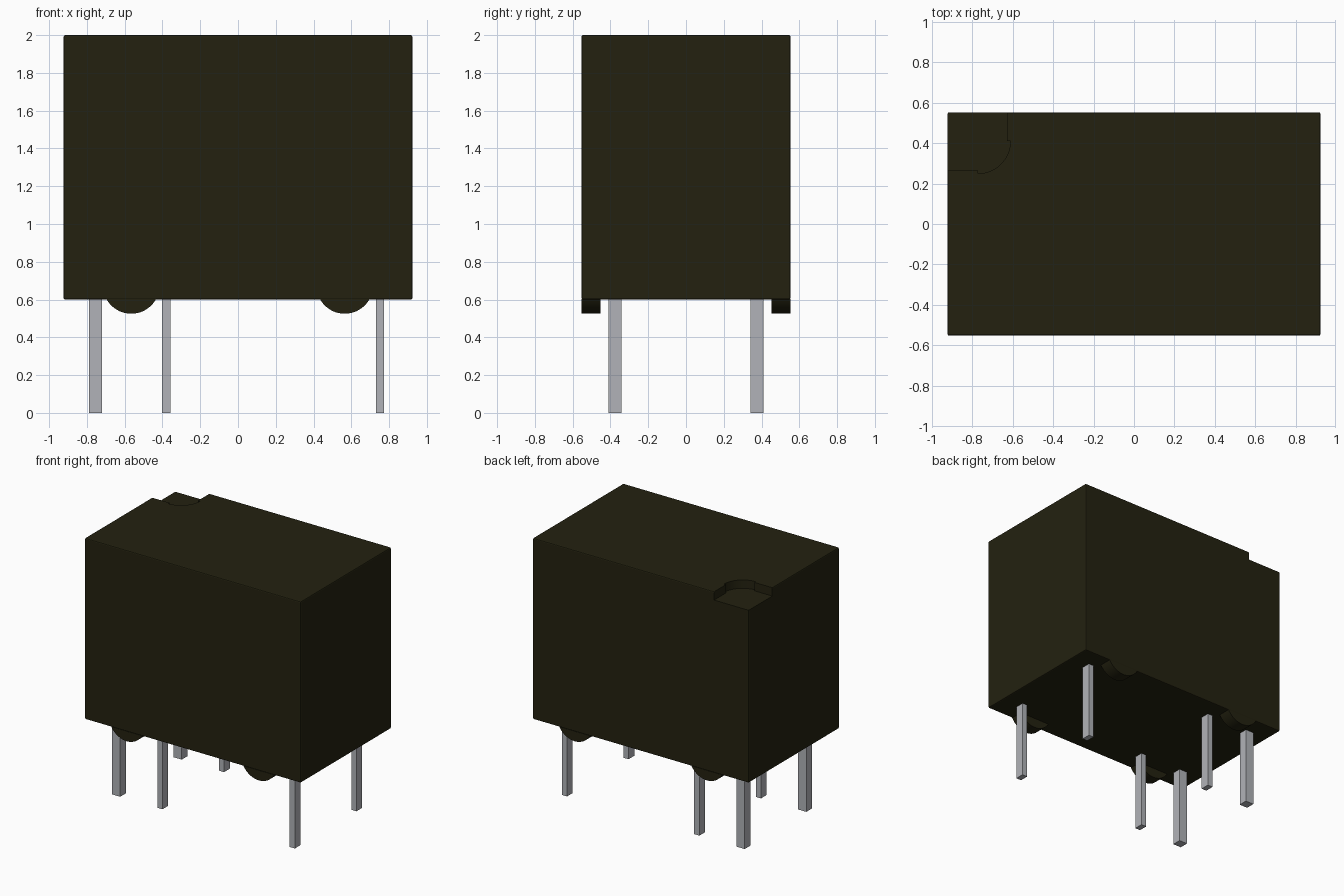
import bpy, bmesh, math

cube = bpy.data.objects.get("Cube")
if cube:
    bpy.data.objects.remove(cube, do_unlink=True)


def material(name, rgb, roughness):
    m = bpy.data.materials.new(name)
    m.use_nodes = True
    m.diffuse_color = (*rgb, 1)
    bsdf = next(n for n in m.node_tree.nodes if n.type == 'BSDF_PRINCIPLED')
    bsdf.inputs["Base Color"].default_value = (*rgb, 1)
    bsdf.inputs["Roughness"].default_value = roughness
    return m


BLACK = material("dark olive plastic", (0.017, 0.0155, 0.005), 0.5)
METAL = material("pin metal", (0.44, 0.45, 0.48), 0.4)


def prism(name, outline, offset, mat):
    """Extrude a closed outline of 3D points along an offset."""
    bm = bmesh.new()
    face = bm.faces.new([bm.verts.new(p) for p in outline])
    ext = bmesh.ops.extrude_face_region(bm, geom=[face])
    verts = [v for v in ext["geom"] if isinstance(v, bmesh.types.BMVert)]
    bmesh.ops.translate(bm, verts=verts, vec=offset)
    bmesh.ops.recalc_face_normals(bm, faces=bm.faces)
    mesh = bpy.data.meshes.new(name)
    bm.to_mesh(mesh)
    bm.free()
    mesh.materials.append(mat)
    ob = bpy.data.objects.new(name, mesh)
    bpy.context.collection.objects.link(ob)
    return ob


def box(name, x, y, w, d, z0, z1, mat):
    corners = [(-1, -1), (1, -1), (1, 1), (-1, 1)]
    outline = [(x + a * w / 2, y + b * d / 2, z0) for a, b in corners]
    return prism(name, outline, (0, 0, z1 - z0), mat)


def smooth(ob):
    bpy.ops.object.select_all(action='DESELECT')
    ob.select_set(True)
    bpy.context.view_layer.objects.active = ob
    bpy.ops.object.shade_smooth_by_angle(angle=math.radians(30))


def arc(cx, cy, r, a0, a1, n=16):
    angles = [math.radians(a0 + (a1 - a0) * i / n) for i in range(n + 1)]
    return [(cx + r * math.cos(a), cy + r * math.sin(a)) for a in angles]


HX, HY, BASE, TOP = 0.923, 0.553, 0.6, 2.0

# Case with softly broken edges
case = box("case", 0, 0, 2 * HX, 2 * HY, BASE, TOP, BLACK)
bevel = case.modifiers.new("edge_bevel", 'BEVEL')
bevel.width = 0.008
bevel.segments = 2

# Corner marker recess: a square pocket with a slightly wider round inner corner
outline = ([(-1.1, 0.265), (-1.1, 0.7), (-0.628, 0.7), (-0.628, 0.41)]
           + arc(-0.772, 0.41, 0.16, 0, -90) + [(-0.772, 0.265)])
cutter = prism("marker_recess_cutter", [(x, y, TOP - 0.065) for x, y in outline],
               (0, 0, 0.3), BLACK)
cutter.hide_render = True
cutter.hide_set(True)
cut = case.modifiers.new("marker_recess", 'BOOLEAN')
cut.operation = 'DIFFERENCE'
cut.solver = 'EXACT'
cut.object = cutter

# Rounded stand-off feet, flush with the front and back faces
half = math.degrees(math.acos(0.073 / 0.15))
for sx, side in ((-1, "right"), (1, "left")):
    for sy, end in ((-1, "front"), (1, "back")):
        pts = arc(sx * 0.565, 0.675, 0.15, -90 - half, -90 + half, 20)
        foot = prism(f"{end}_{side}_foot", [(x, sy * HY, z) for x, z in pts],
                     (0, -sy * 0.1, 0), BLACK)
        smooth(foot)

# Two rows of three pins, the end pair thicker
for sy, end in ((-1, "front"), (1, "back")):
    for i, (x, w) in enumerate(((-0.755, 0.07), (-0.38, 0.044), (0.752, 0.044))):
        box(f"{end}_pin_{i + 1}", x, sy * 0.376, w, 0.07, 0, BASE + 0.01, METAL)
